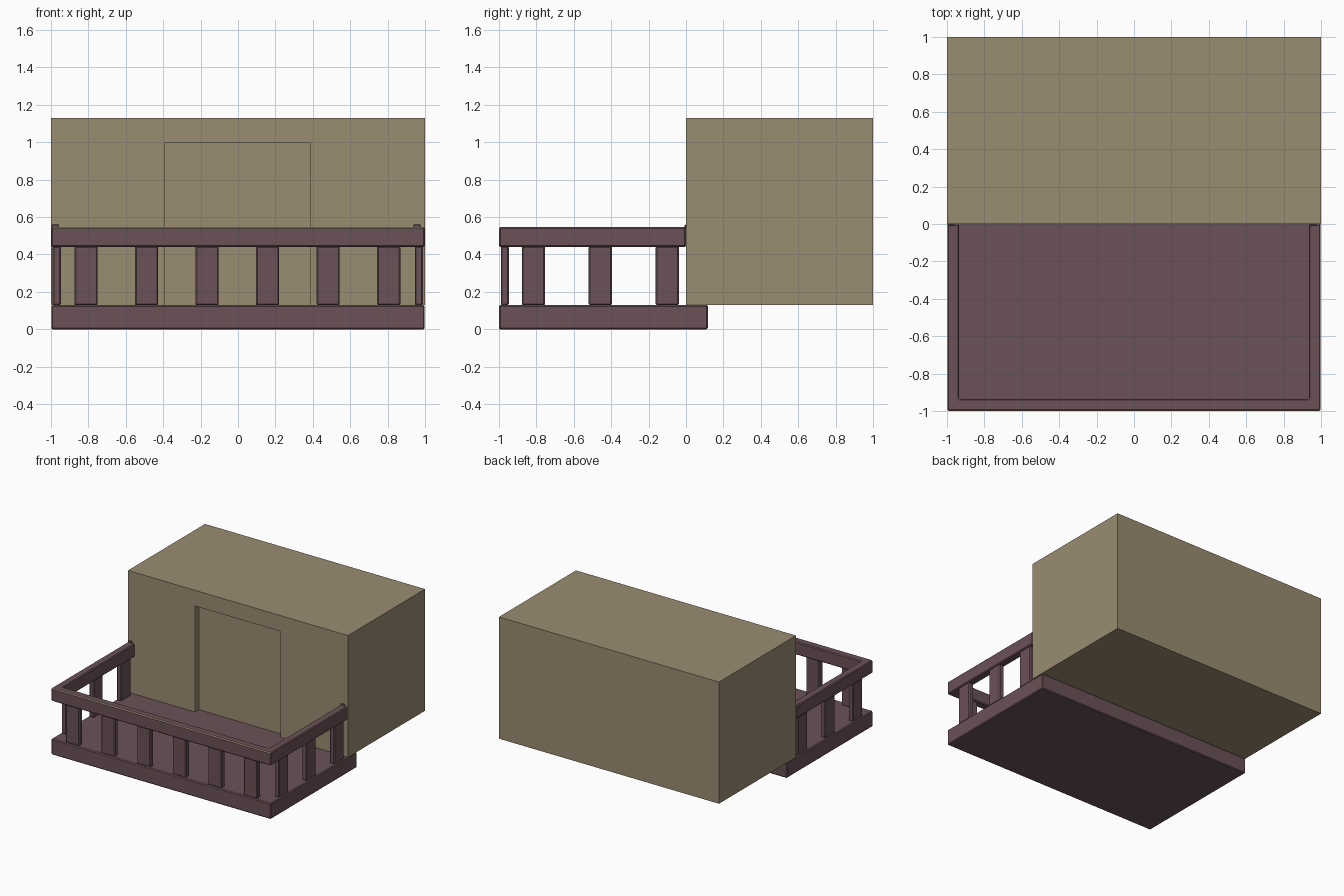
import bpy, bmesh
from mathutils import Vector

if "Cube" in bpy.data.objects:
    bpy.data.objects.remove(bpy.data.objects["Cube"])


def material(name, rgb):
    m = bpy.data.materials.new(name)
    m.diffuse_color = (*rgb, 1)
    m.use_nodes = True
    m.node_tree.nodes["Principled BSDF"].inputs["Base Color"].default_value = m.diffuse_color
    return m


TAN = material("tan wall", (0.323, 0.262, 0.165))
PLUM = material("plum wood", (0.147, 0.084, 0.095))


def prism(name, pts, depth, mats, bevel=0.0, tint=None):
    """Extrude a flat outline along depth, chamfer its edges, tint faces by rule."""
    bm = bmesh.new()
    face = bm.faces.new([bm.verts.new(p) for p in pts])
    ext = bmesh.ops.extrude_face_region(bm, geom=[face])
    verts = [g for g in ext["geom"] if isinstance(g, bmesh.types.BMVert)]
    bmesh.ops.translate(bm, verts=verts, vec=Vector(depth))
    bmesh.ops.recalc_face_normals(bm, faces=bm.faces[:])
    if bevel:
        bmesh.ops.bevel(bm, geom=bm.edges[:], offset=bevel, segments=1,
                        affect='EDGES', profile=0.5)
    bm.normal_update()
    if tint:
        for f in bm.faces:
            if tint(f):
                f.material_index = 1
    me = bpy.data.meshes.new(name)
    bm.to_mesh(me)
    bm.free()
    for m in mats:
        me.materials.append(m)
    ob = bpy.data.objects.new(name, me)
    bpy.context.collection.objects.link(ob)
    return ob


def box(name, lo, hi, mat, bevel=0.0):
    (x0, y0, z0), (x1, y1, z1) = lo, hi
    pts = [(x0, y0, z0), (x1, y0, z0), (x1, y1, z0), (x0, y1, z0)]
    return prism(name, pts, (0, 0, z1 - z0), [mat], bevel)


# house block: solid rear part plus front wall layer with the door opening
DOOR = 0.05
box("house_block", (-1, DOOR, 0.13), (1, 1, 1.13), TAN)
wall = [(-1, 0.13), (-0.39, 0.13), (-0.39, 1.0), (0.387, 1.0),
        (0.387, 0.13), (1, 0.13), (1, 1.13), (-1, 1.13)]
prism("front_wall", [(x, 0, z) for x, z in wall], (0, DOOR, 0), [TAN])

# balcony floor slab
box("balcony_floor", (-0.998, -1, 0), (0.998, 0.117, 0.13), PLUM, 0.007)

# U-shaped handrail, with its front top chamfer in tan
rail = [(-0.998, 0), (-0.998, -1), (0.998, -1), (0.998, 0),
        (0.935, 0), (0.935, -0.935), (-0.935, -0.935), (-0.935, 0)]


def tan_chamfer(f):
    n, c = f.normal, f.calc_center_median()
    return n.z > 0.3 and n.y < -0.3 and c.y < -0.98


prism("handrail", [(x, y, 0.44) for x, y in rail], (0, 0, 0.107),
      [PLUM, TAN], 0.007, tan_chamfer)

# small raised rail ends against the wall
for side, x in (("left", -0.977), ("right", 0.957)):
    box("rail_end_" + side, (x - 0.018, -0.008, 0.53), (x + 0.018, 0, 0.56), PLUM, 0.003)

# front balusters
for i in range(6):
    x = -0.812 + i * 0.3235
    box(f"front_baluster_{i + 1}", (x - 0.062, -0.99, 0.128), (x + 0.062, -0.947, 0.445), PLUM, 0.007)

# side balusters
for side, x in (("left", -0.969), ("right", 0.967)):
    for i in range(3):
        y = -0.816 + i * 0.358
        box(f"{side}_baluster_{i + 1}", (x - 0.0215, y - 0.062, 0.128),
            (x + 0.0215, y + 0.062, 0.445), PLUM, 0.007)
